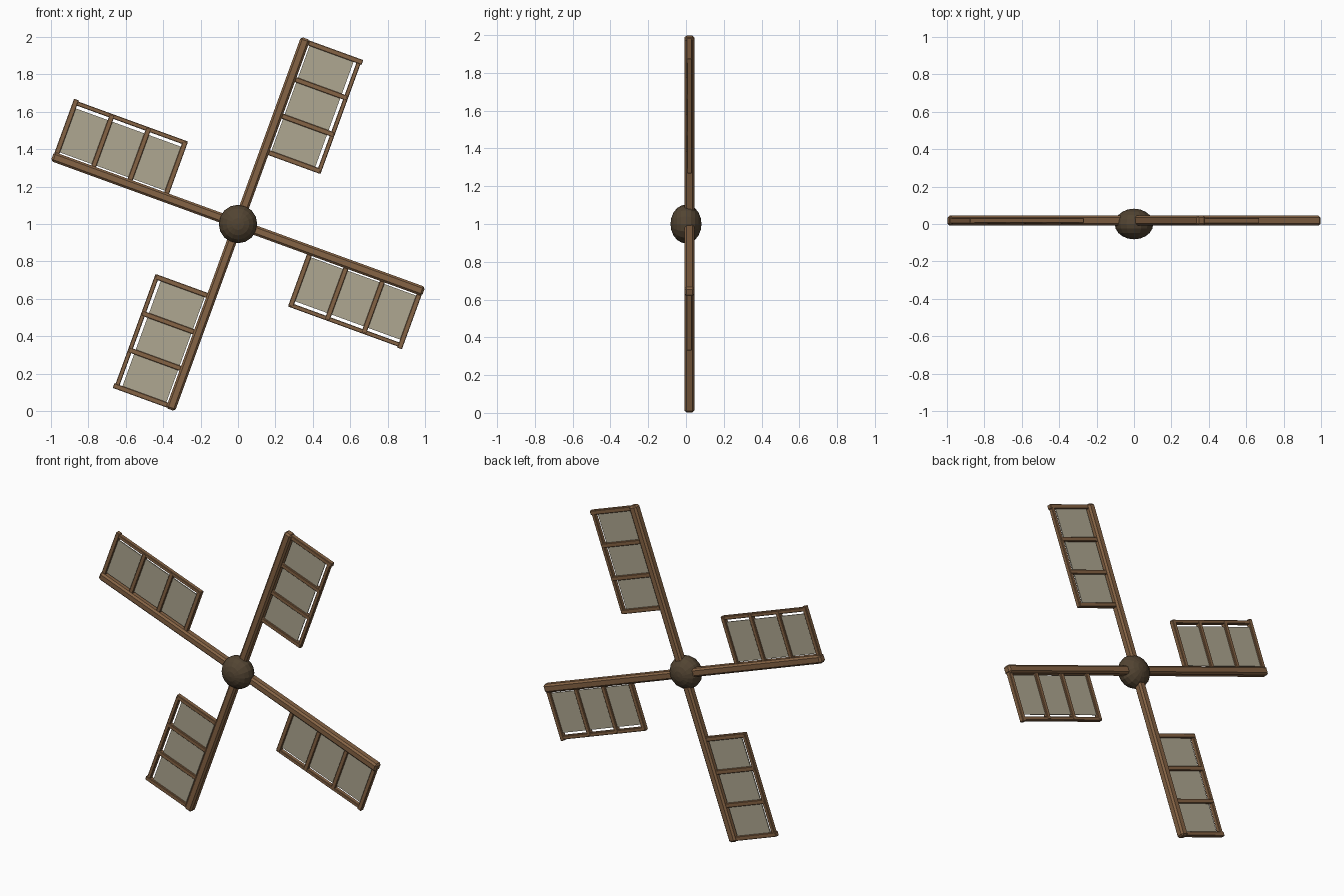
import bpy
import math
from mathutils import Matrix

cube = bpy.data.objects.get("Cube")
if cube:
    bpy.data.objects.remove(cube, do_unlink=True)


def make_material(name, rgb):
    mat = bpy.data.materials.new(name)
    mat.use_nodes = True
    color = (*rgb, 1)
    mat.diffuse_color = color
    mat.node_tree.nodes["Principled BSDF"].inputs["Base Color"].default_value = color
    return mat


wood = make_material("brown wood", (0.235, 0.125, 0.058))
dark = make_material("dark hub wood", (0.085, 0.058, 0.032))
canvas = make_material("beige canvas", (0.43, 0.39, 0.285))

HUB_Z = 1.0
BEAM_Y = 0.018


def beam(name, turn, across, depth, along, mat, chamfer=0.0):
    """Box in blade space (x across, z outward), turned about the hub."""
    bpy.ops.mesh.primitive_cube_add(size=1)
    ob = bpy.context.object
    ob.name = name
    size = (across[1] - across[0], depth, along[1] - along[0])
    mid = (sum(across) / 2, BEAM_Y, sum(along) / 2)
    ob.data.transform(Matrix.Translation(mid) @ Matrix.Diagonal((*size, 1)))
    ob.matrix_world = Matrix.Translation((0, 0, HUB_Z)) @ Matrix.Rotation(turn, 4, "Y")
    ob.data.materials.append(mat)
    if chamfer:
        mod = ob.modifiers.new("chamfer", "BEVEL")
        mod.width = chamfer
        mod.segments = 1
    return ob


# Hub: flattened ball facing the front
bpy.ops.mesh.primitive_uv_sphere_add(segments=16, ring_count=10, radius=1)
hub = bpy.context.object
hub.name = "hub"
hub.data.transform(Matrix.Rotation(math.pi / 2, 4, "X"))
hub.data.transform(Matrix.Diagonal((0.103, 0.082, 0.103, 1)))
hub.location.z = HUB_Z
hub.data.materials.append(dark)

# Four identical sails
for i, side in enumerate(("upper", "left", "lower", "right")):
    turn = math.radians(20 + 90 * i)
    beam(f"{side}_spar", turn, (-0.026, 0.026), 0.053, (0, 1.056), wood, 0.011)
    beam(f"{side}_outer_rail", turn, (0.3, 0.323), 0.027, (0.402, 1.046), wood, 0.003)
    # Rungs from the spar to the outer rail; the tip rung sticks out a little
    for k in range(4):
        u = 0.415 + 0.208 * k
        reach = 0.33 if k == 3 else 0.318
        beam(f"{side}_rung_{k + 1}", turn, (0, reach), 0.029,
             (u - 0.0135, u + 0.0135), wood, 0.003)
    # Canvas leaves a narrow gap on both long sides
    beam(f"{side}_canvas", turn, (0.034, 0.284), 0.006, (0.415, 1.039), canvas)
